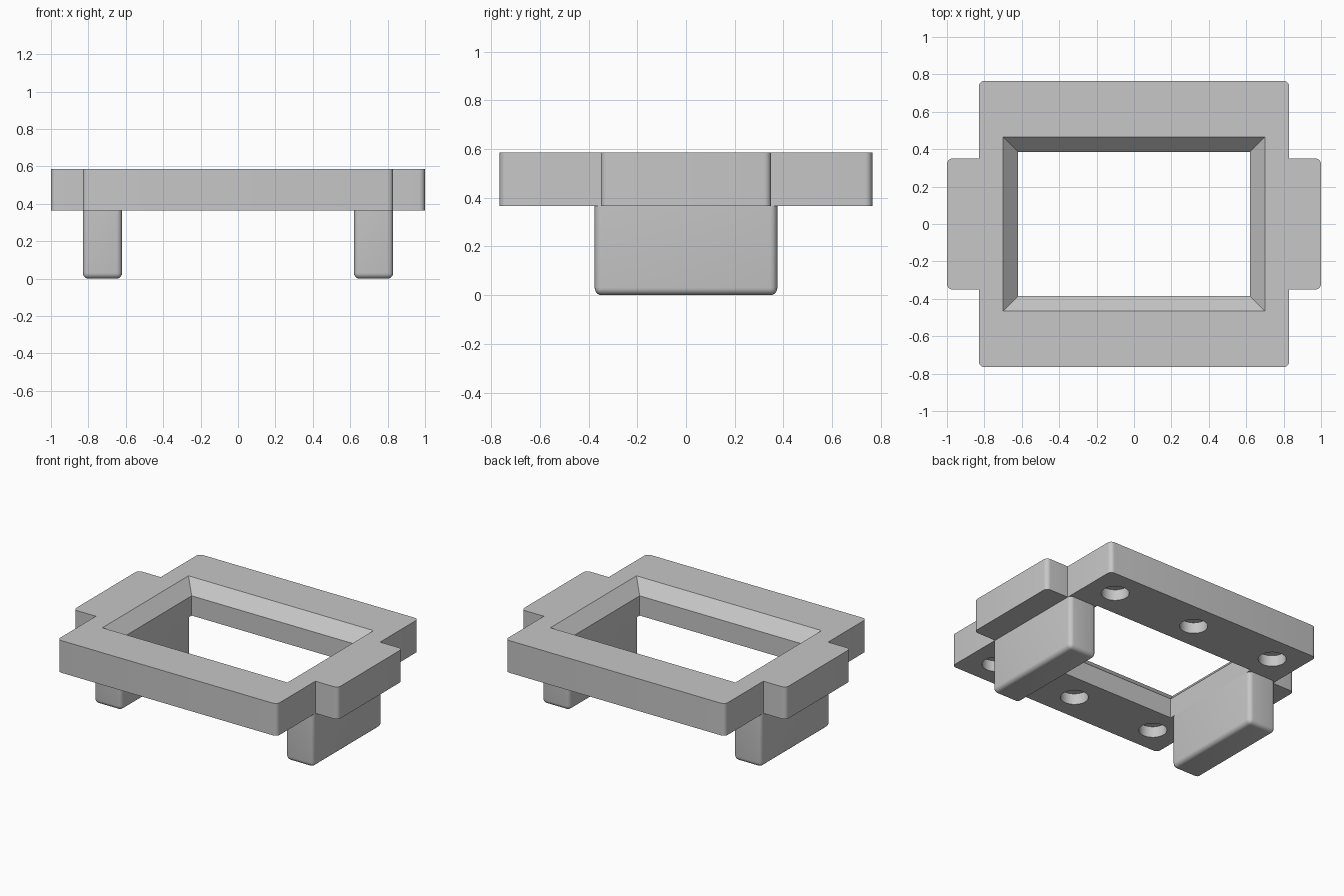
import bpy, bmesh, math

if "Cube" in bpy.data.objects:
    bpy.data.objects.remove(bpy.data.objects["Cube"])

grey = bpy.data.materials.new("plain grey")
grey.diffuse_color = (0.57, 0.57, 0.57, 1)
grey.use_nodes = True
grey.node_tree.nodes["Principled BSDF"].inputs["Base Color"].default_value = grey.diffuse_color

Z0, Z1 = 0.365, 0.585      # underside and top of the frame
R = 0.03                   # corner radius


def make_object(name, bm):
    bmesh.ops.recalc_face_normals(bm, faces=bm.faces)
    mesh = bpy.data.meshes.new(name)
    bm.to_mesh(mesh)
    bm.free()
    mesh.materials.append(grey)
    obj = bpy.data.objects.new(name, mesh)
    bpy.context.collection.objects.link(obj)
    return obj


def loft(name, rings):
    """Closed solid through rings of equal point count."""
    bm = bmesh.new()
    loops = [[bm.verts.new(p) for p in ring] for ring in rings]
    n = len(loops[0])
    for a, b in zip(loops, loops[1:]):
        for i in range(n):
            j = (i + 1) % n
            bm.faces.new((a[i], a[j], b[j], b[i]))
    bm.faces.new(loops[0][::-1])
    bm.faces.new(loops[-1])
    return make_object(name, bm)


def rect(hx, hy, z):
    return [(-hx, -hy, z), (hx, -hy, z), (hx, hy, z), (-hx, hy, z)]


def fillet(cx, cy, start, steps=6):
    """Quarter-circle corner points about a centre."""
    return [(cx + R * math.cos(start + math.pi / 2 * i / steps),
             cy + R * math.sin(start + math.pi / 2 * i / steps))
            for i in range(steps + 1)]


def shade(obj):
    bpy.ops.object.select_all(action='DESELECT')
    obj.select_set(True)
    bpy.context.view_layer.objects.active = obj
    bpy.ops.object.shade_smooth_by_angle(angle=math.radians(30))


# Frame outline: rectangle with a tab at each end, outer corners rounded
FX, FY, TX, TY = 0.83, 0.765, 1.0, 0.35
quarter = [(FX, TY)]
tab_corner = fillet(TX - R, TY - R, 0)
frame_corner = fillet(FX - R, FY - R, 0)
quarter = tab_corner + quarter + frame_corner
outline = (quarter
           + [(-x, y) for x, y in reversed(quarter)]
           + [(-x, -y) for x, y in quarter]
           + [(x, -y) for x, y in reversed(quarter)])
frame = loft("frame", [[(x, y, z) for x, y in outline] for z in (Z0, Z1)])

# Opening with a chamfered upper rim
cutters = [loft("opening_cutter", [rect(0.62, 0.385, 0.2),
                                   rect(0.62, 0.385, 0.5),
                                   rect(0.78, 0.545, 0.67)])]

# Blind round holes in the underside, three along each long side
for sy in (-1, 1):
    for sx in (-1, 0, 1):
        rings = [[(sx * 0.635 + 0.087 * math.cos(math.tau * i / 32),
                   sy * 0.575 + 0.087 * math.sin(math.tau * i / 32), z)
                  for i in range(32)] for z in (0.3, Z0 + 0.075)]
        cutters.append(loft("hole_cutter", rings))

for cutter in cutters:
    cutter.hide_render = True
    mod = frame.modifiers.new("cut", 'BOOLEAN')
    mod.operation = 'DIFFERENCE'
    mod.solver = 'EXACT'
    mod.object = cutter
bpy.context.view_layer.update()
cut_mesh = bpy.data.meshes.new_from_object(
    frame.evaluated_get(bpy.context.evaluated_depsgraph_get()))
frame.modifiers.clear()
frame.data = cut_mesh
for cutter in cutters:
    bpy.data.objects.remove(cutter)
shade(frame)

# Legs: blocks rounded on every edge except round the top
for name, side in (("left_leg", -1), ("right_leg", 1)):
    bm = bmesh.new()
    bmesh.ops.create_cube(bm, size=1)
    for v in bm.verts:
        v.co = (side * 0.725 + v.co.x * 0.21, v.co.y * 0.75, (v.co.z + 0.5) * Z0)
    edges = [e for e in bm.edges if min(v.co.z for v in e.verts) < 0.01]
    bmesh.ops.bevel(bm, geom=edges, offset=R, offset_type='OFFSET',
                    segments=5, profile=0.5, affect='EDGES')
    shade(make_object(name, bm))
